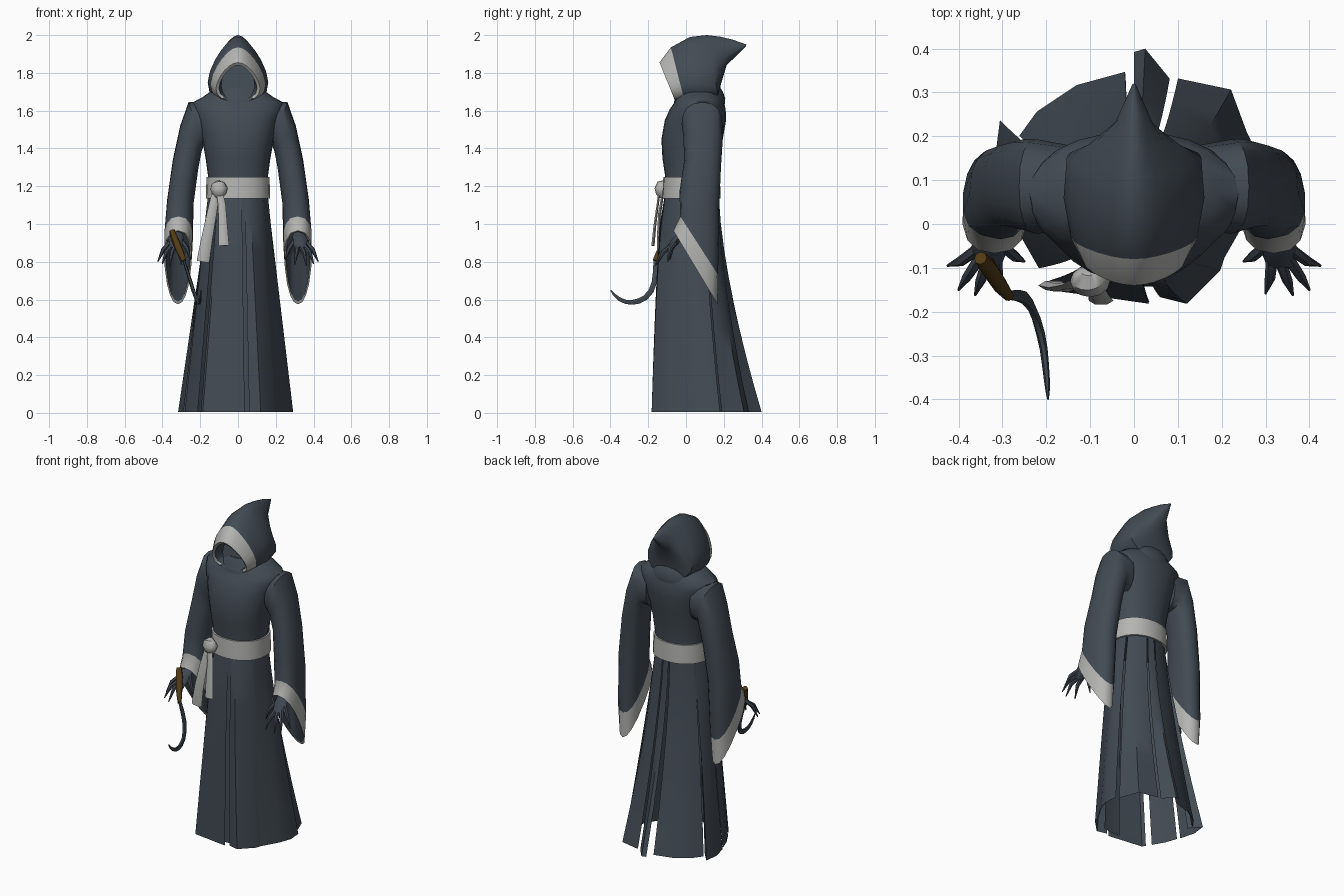
import bpy, bmesh, math
from mathutils import Vector as V


def mat(name, col):
    m = bpy.data.materials.new(name)
    m.diffuse_color = (*col, 1)
    return m


ROBE = mat("dark_slate_cloth", (0.055, 0.07, 0.088))
TRIM = mat("pale_grey_trim", (0.46, 0.46, 0.45))
SKIN = mat("shadow_skin", (0.05, 0.062, 0.08))
WOOD = mat("brown_handle", (0.085, 0.045, 0.008))
STEEL = mat("dark_steel", (0.05, 0.062, 0.075))


def spow(a, p):
    return math.copysign(abs(a) ** p, a)


def ring(c, u, v, n=16, p=1.0, taper=0.0):
    """Closed oval around c; u and v are its half axes, narrowed towards +u by taper."""
    c, u, v = V(c), V(u), V(v)
    out = []
    for k in range(n):
        a = 2 * math.pi * k / n
        co, si = spow(math.cos(a), p), spow(math.sin(a), p)
        out.append(c + u * co + v * si * (1 - taper * co))
    return out


def loft(name, rings, mats, rule=None, caps=(False, False), closed=True, thick=0):
    bm = bmesh.new()
    rows = [[bm.verts.new(p) for p in r] for r in rings]
    n = len(rows[0])
    for i in range(len(rows) - 1):
        for j in range(n if closed else n - 1):
            k = (j + 1) % n
            f = bm.faces.new((rows[i][j], rows[i][k], rows[i + 1][k], rows[i + 1][j]))
            f.material_index = rule(i, j) if rule else 0
    if caps[0]:
        bm.faces.new(rows[0])
    if caps[1]:
        bm.faces.new(rows[-1][::-1])
    bmesh.ops.recalc_face_normals(bm, faces=bm.faces)
    me = bpy.data.meshes.new(name)
    bm.to_mesh(me)
    bm.free()
    for m in mats:
        me.materials.append(m)
    ob = bpy.data.objects.new(name, me)
    bpy.context.collection.objects.link(ob)
    if thick:
        s = ob.modifiers.new("thickness", 'SOLIDIFY')
        s.thickness = thick
        s.offset = 0
        s.use_rim = False
    return ob


def tube(name, pts, radii, m, n=8, flat=1.0, side=(1, 0, 0)):
    """Tapered limb along a path; flat squashes it across the side axis."""
    pts = [V(p) for p in pts]
    rs = []
    for i, p in enumerate(pts):
        d = (pts[min(i + 1, len(pts) - 1)] - pts[max(i - 1, 0)]).normalized()
        u = V(side)
        u = (u - d * u.dot(d)).normalized()
        rs.append(ring(p, u * radii[i], d.cross(u) * radii[i] * flat, n))
    return loft(name, rs, [m], caps=(True, True))


def body_ring(z, hw, yf, yb, n=24):
    return ring((0, (yf + yb) / 2, z), (hw, 0, 0), (0, (yb - yf) / 2, 0), n, 0.92)


# torso and neck
loft("torso", [body_ring(*r) for r in (
    (1.13, .155, -.11, .17), (1.25, .158, -.11, .17), (1.35, .172, -.125, .18),
    (1.45, .19, -.13, .195), (1.55, .215, -.112, .212), (1.61, .24, -.085, .21),
    (1.645, .238, -.06, .20), (1.67, .19, -.055, .195), (1.72, .12, -.03, .16))],
    [ROBE], caps=(True, True))

# belt
loft("belt", [body_ring(*r) for r in (
    (1.135, .155, -.11, .17), (1.135, .17, -.125, .183),
    (1.25, .167, -.12, .18), (1.25, .155, -.11, .17))], [TRIM])

# belt knot and hanging ends
tube("belt_knot", [(-.105, -.11, 1.222), (-.105, -.125, 1.21), (-.1, -.13, 1.185), (-.1, -.13, 1.16),
                   (-.1, -.125, 1.14)], [.015, .037, .046, .036, .018], TRIM, 12, 0.8)
for nm, path, w in (
        ("long_sash_end", [(-.115, -.12, 1.18), (-.14, -.14, 1.05), (-.165, -.145, .92), (-.185, -.14, .80)],
         [.02, .026, .03, .034]),
        ("short_sash_end", [(-.1, -.14, 1.18), (-.085, -.15, 1.1), (-.08, -.165, .99), (-.075, -.175, .885)],
         [.018, .02, .024, .028])):
    tube(nm, path, w, TRIM, 6, 0.35)

# skirt made of separate hanging panels, each given by its hem in plan
PANELS = [
    [(-.195, -.13), (-.185, -.15), (-.07, -.165), (.035, -.18)],
    [(-.01, -.14), (.05, -.14), (.105, -.13)],
    [(.06, -.165), (.12, -.18), (.195, -.105), (.21, -.06)],
    [(.205, -.075), (.265, .03), (.29, .10), (.285, .18)],
    [(.265, .19), (.255, .21), (.22, .305), (.10, .33)],
    [(.08, .33), (.025, .398), (.0, .39)],
    [(-.02, .345), (-.13, .315), (-.22, .255), (-.26, .20)],
    [(-.25, .17), (-.305, .235), (-.315, .15), (-.29, .06)],
    [(-.28, .04), (-.255, -.03), (-.215, -.10)],
]
for k, hem in enumerate(PANELS):
    rows = []
    for i in range(9):
        t = i / 8
        row = []
        for x, y in hem:
            a = math.atan2((y - .05) / .25, x / .3)
            tx, ty = .157 * math.cos(a), .03 + .142 * math.sin(a)
            e = 1.5 if y > .12 else (.5 if y < -.08 else 1.0)
            row.append((tx + (x - tx) * t, ty + (y - ty) * t ** e, 1.15 - 1.145 * t))
        rows.append(row)
    loft("skirt_panel_%d" % (k + 1), rows, [ROBE], closed=False, thick=.004)

# hood: inner lining, pale rim, shell and backward point (y,z of top and bottom, half width, taper)
HOOD = [(0, 1.87, -.035, 1.66, .085, .3), (-.128, 1.84, -.05, 1.655, .095, .35),
        (-.14, 1.855, -.055, 1.645, .11, .35), (-.08, 1.935, -.005, 1.64, .134, .4),
        (.02, 1.99, .08, 1.63, .148, .42), (.11, 2.0, .175, 1.655, .138, .5),
        (.18, 1.992, .182, 1.73, .092, .55), (.25, 1.975, .215, 1.84, .042, .3),
        (.32, 1.95, .316, 1.94, .004, 0)]
loft("hood", [ring((0, (a + c) / 2, (b + d) / 2), (0, (a - c) / 2, (b - d) / 2), (w, 0, 0), 20, .95, t)
              for a, b, c, d, w, t in HOOD], [ROBE, TRIM],
     rule=lambda i, j: int(i in (1, 2) and min(j, 19 - j) < 8), caps=(True, True))
# hood collar resting on the shoulders
loft("hood_collar", [body_ring(*r) for r in (
    (1.635, .17, -.065, .205), (1.665, .155, -.06, .208), (1.70, .14, -.03, .195), (1.74, .115, -.01, .17))],
    [ROBE])

# sleeves and hands, mirrored
SLEEVE = [  # centre, front-to-back half axis, outward half axis, taper towards the hanging tip
    ((.15, .085, 1.525), (.095, 0), (.0, .12), 0),
    ((.222, .085, 1.53), (.108, 0), (.04, .115), 0),
    ((.25, .09, 1.45), (.104, -.01), (.056, .07), 0),
    ((.277, .088, 1.32), (.097, -.02), (.067, .025), 0),
    ((.305, .07, 1.12), (.105, -.05), (.07, .01), 0),
    ((.315, .07, .885), (.10, -.155), (.075, 0), .15),
    ((.318, .05, .77), (.117, -.195), (.07, 0), .25),
    ((.318, .05, .775), (.108, -.185), (.062, 0), .25),
    ((.312, .07, .93), (.08, -.10), (.055, 0), 0)]
FINGERS = [((.36, -.06, .90), (.395, -.085, .865), (.425, -.095, .80)),
           ((.35, -.075, .885), (.38, -.12, .85), (.40, -.15, .79)),
           ((.332, -.08, .88), (.35, -.13, .85), (.362, -.162, .78)),
           ((.315, -.075, .88), (.31, -.125, .85), (.30, -.158, .785)),
           ((.30, -.05, .91), (.27, -.075, .87), (.25, -.085, .81))]
for sx, side in ((1, "left"), (-1, "right")):
    loft(side + "_sleeve",
         [ring((sx * c[0], c[1], c[2]), (0, *u), (sx * w[0], 0, w[1]), 16, .85, t) for c, u, w, t in SLEEVE],
         [ROBE, TRIM], rule=lambda i, j: int(i in (5, 6)), caps=(True, True))
    tube(side + "_palm", [(sx * .315, .03, .98), (sx * .32, -.02, .95), (sx * .33, -.055, .91),
                          (sx * .333, -.09, .87)], [.025, .03, .042, .032], SKIN, 8, .5)
    for k, f in enumerate(FINGERS):
        tube("%s_finger_%d" % (side, k + 1), [(sx * x, y, z) for x, y, z in f],
             [.014, .012, .003], SKIN, 6)

# sickle handle and curved blade
tube("sickle_handle", [(-.35, -.078, .965), (-.335, -.095, .92), (-.305, -.14, .85), (-.285, -.165, .805)],
     [.015, .02, .018, .012], WOOD, 8)
tube("sickle_blade", [(-.288, -.162, .81), (-.265, -.163, .74), (-.25, -.168, .69), (-.236, -.185, .645),
                      (-.223, -.215, .61), (-.213, -.25, .592), (-.206, -.285, .585), (-.202, -.32, .588),
                      (-.199, -.352, .602), (-.197, -.38, .625), (-.196, -.399, .65)],
     [.007, .009, .01, .01, .01, .01, .009, .008, .007, .005, .002], STEEL, 6, 1.6)

# smooth shading with sharp edges kept
obs = list(bpy.context.collection.objects)
for o in obs:
    o.select_set(True)
bpy.context.view_layer.objects.active = obs[0]
bpy.ops.object.shade_smooth_by_angle(angle=math.radians(45))
